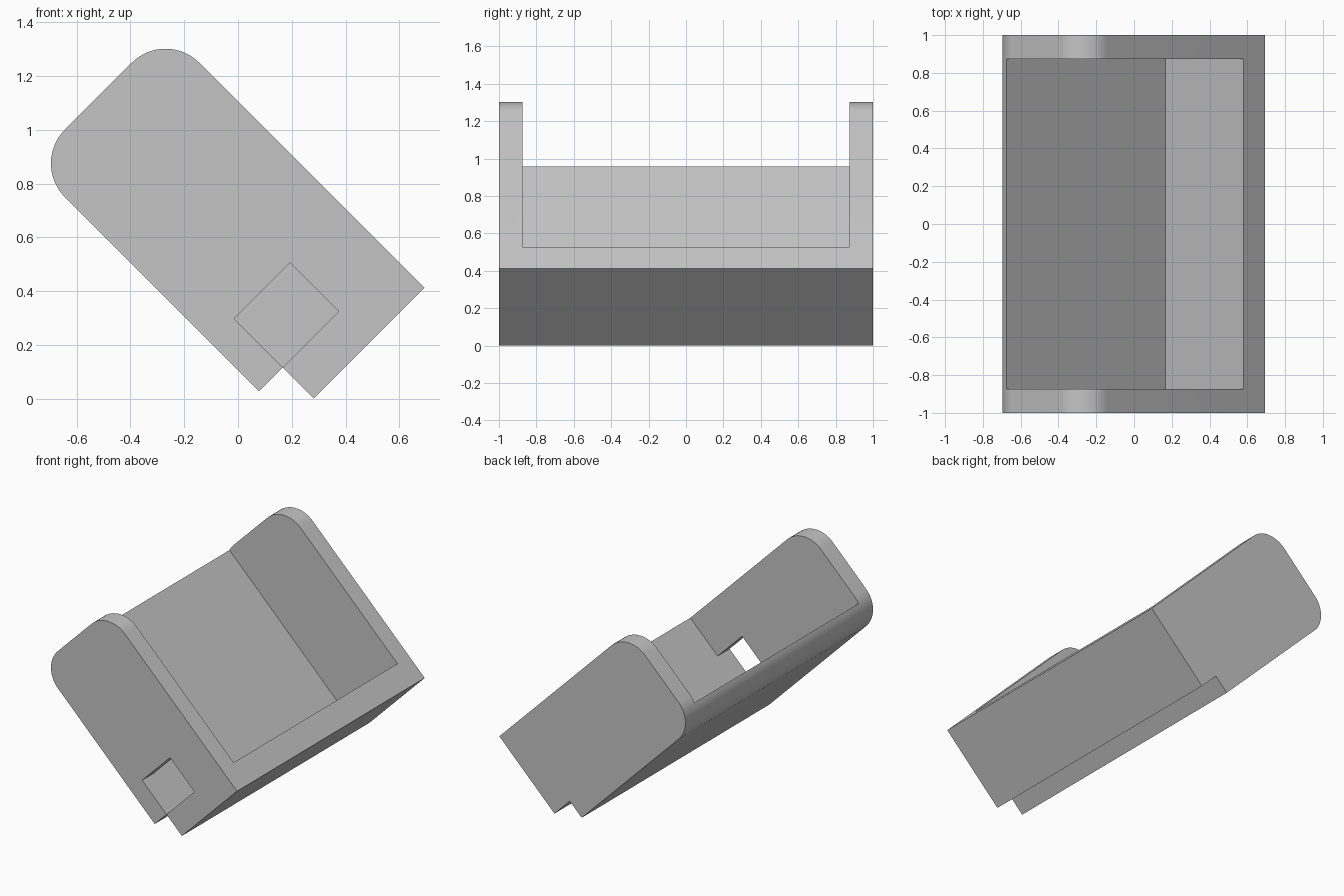
import bpy, bmesh, math
from mathutils import Matrix

cube = bpy.data.objects.get("Cube")
if cube:
    bpy.data.objects.remove(cube, do_unlink=True)

grey = bpy.data.materials.new("plain grey")
grey.use_nodes = True
colour = (0.56, 0.56, 0.56, 1)
grey.diffuse_color = colour
grey.node_tree.nodes["Principled BSDF"].inputs["Base Color"].default_value = colour

# Section coordinates: u runs down the slope, w runs across it
TILT = Matrix.Rotation(math.radians(45), 4, 'Y')
U_TOP, U_WALL, U_END = -1.163, 0.036, 0.198
W_BASE, W_FLOOR, W_RIM = 0.075, 0.2, 0.782
RADIUS, Y_INNER = 0.178, 0.873


def prism(name, section, y0, y1):
    """Extrude a (u, w) section along y and tilt it."""
    bm = bmesh.new()
    face = bm.faces.new([bm.verts.new((u, y0, w)) for u, w in section])
    grown = bmesh.ops.extrude_face_region(bm, geom=[face])["geom"]
    bmesh.ops.translate(bm, vec=(0, y1 - y0, 0),
                        verts=[v for v in grown if isinstance(v, bmesh.types.BMVert)])
    bmesh.ops.recalc_face_normals(bm, faces=bm.faces)
    bm.transform(TILT)
    mesh = bpy.data.meshes.new(name)
    bm.to_mesh(mesh)
    bm.free()
    mesh.materials.append(grey)
    obj = bpy.data.objects.new(name, mesh)
    bpy.context.collection.objects.link(obj)
    return obj


def arc(u, w, start, steps=16):
    """Quarter circle, clockwise from a start angle in degrees."""
    angles = [math.radians(start - 90 * i / steps) for i in range(steps + 1)]
    return [(u + RADIUS * math.cos(a), w + RADIUS * math.sin(a)) for a in angles]


def rectangle(u0, u1, w0, w1):
    return [(u0, w0), (u1, w0), (u1, w1), (u0, w1)]


# Body: two rounded corners at the raised end, a step under the low end
u_arc = U_TOP + RADIUS
section = arc(u_arc, W_BASE + RADIUS, 270) + arc(u_arc, W_RIM - RADIUS, 180)
section += [(U_END, W_RIM), (U_END, W_FLOOR), (U_WALL, W_FLOOR), (U_WALL, W_BASE)]
body = prism("tilted_tray", section, -1, 1)

# Cutters: open pocket between the side walls, square port in the front wall
pocket = prism("pocket_cutter", rectangle(-2, U_WALL, W_FLOOR, 2), -Y_INNER, Y_INNER)
port = prism("port_cutter", rectangle(-0.221, U_WALL, W_FLOOR, 0.494), -1.2, -0.7)

bpy.ops.object.select_all(action='DESELECT')
bpy.context.view_layer.objects.active = body
body.select_set(True)
for cutter in (pocket, port):
    cutter.hide_render = True
    mod = body.modifiers.new(cutter.name, 'BOOLEAN')
    mod.operation = 'DIFFERENCE'
    mod.solver = 'EXACT'
    mod.object = cutter
    bpy.ops.object.modifier_apply(modifier=mod.name)
    bpy.data.objects.remove(cutter, do_unlink=True)

bpy.ops.object.shade_smooth_by_angle(angle=math.radians(30))
